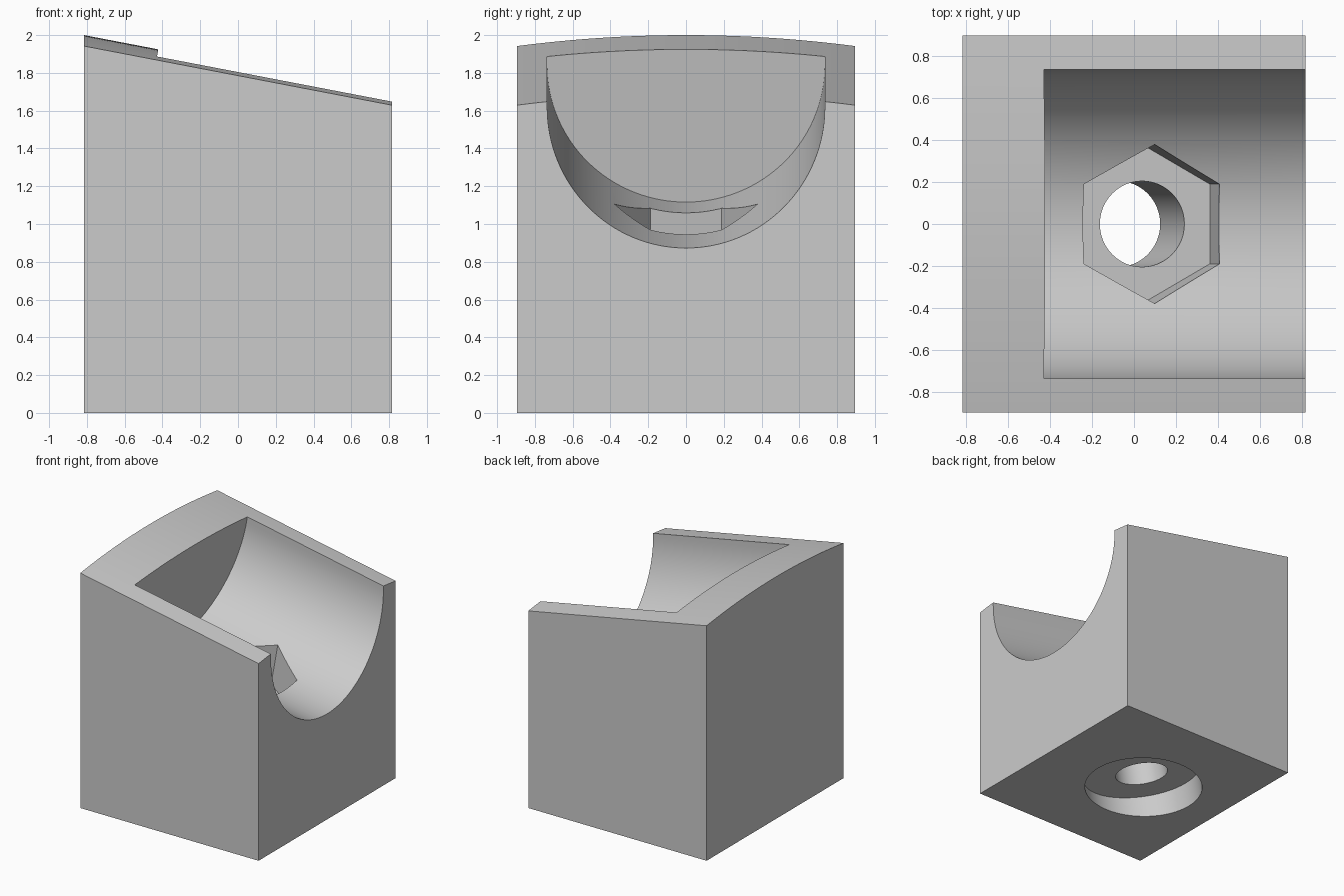
import bpy, bmesh
from math import sin, cos, pi, radians
from mathutils import Matrix

cube = bpy.data.objects.get("Cube")
if cube:
    bpy.data.objects.remove(cube, do_unlink=True)

HALF_X, HALF_Y = 0.815, 0.895

grey = bpy.data.materials.new("plain grey")
grey.use_nodes = True
colour = (0.6, 0.6, 0.6, 1)
grey.diffuse_color = colour
grey.node_tree.nodes["Principled BSDF"].inputs["Base Color"].default_value = colour


def prism(name, start, end):
    """Solid between two matching outlines."""
    bm = bmesh.new()
    a = [bm.verts.new(p) for p in start]
    b = [bm.verts.new(p) for p in end]
    bm.faces.new(a)
    bm.faces.new(b[::-1])
    for i in range(len(a)):
        j = (i + 1) % len(a)
        bm.faces.new((a[i], b[i], b[j], a[j]))
    bmesh.ops.recalc_face_normals(bm, faces=bm.faces)
    mesh = bpy.data.meshes.new(name)
    bm.to_mesh(mesh)
    bm.free()
    mesh.materials.append(grey)
    obj = bpy.data.objects.new(name, mesh)
    bpy.context.collection.objects.link(obj)
    return obj


def round_cutter(name, radius, sides, low, high, turn=0.0):
    ring = [(radius * cos(turn + 2 * pi * i / sides),
             radius * sin(turn + 2 * pi * i / sides)) for i in range(sides)]
    return prism(name, [(x, y, low) for x, y in ring], [(x, y, high) for x, y in ring])


# Block with a sloping top that is gently crowned from front to back
def block_outline(x, edge_z):
    ys = [HALF_Y * (1 - i / 16) for i in range(33)]
    crown = [(x, y, edge_z + 0.058 * (1 - (y / HALF_Y) ** 2)) for y in ys]
    return [(x, -HALF_Y, 0), (x, HALF_Y, 0)] + crown


block = prism("cradle_block", block_outline(-HALF_X, 1.942), block_outline(HALF_X, 1.629))

# Tilted frame shared by the trough and the bolt hole
frame = Matrix.Translation((0.208, 0, 1.726)) @ Matrix.Rotation(radians(10), 4, "Y")

# U-shaped trough, open at the right end
R = 0.735
arc = [(R * cos(pi + pi * i / 64), R * sin(pi + pi * i / 64)) for i in range(65)]
u_shape = [(-R, 1)] + arc + [(R, 1)]
cutters = [
    prism("trough_cutter", [(-0.655, y, z) for y, z in u_shape], [(2, y, z) for y, z in u_shape]),
    # Hexagonal nut pocket, through hole and round recess underneath
    round_cutter("nut_pocket_cutter", 0.378, 6, -0.975, -0.3, pi / 6),
    round_cutter("bolt_hole_cutter", 0.204, 48, -2.2, -0.6),
    round_cutter("bolt_head_cutter", 0.453, 64, -2.2, -1.637),
]

bpy.context.view_layer.objects.active = block
for cutter in cutters:
    cutter.matrix_world = frame
    cutter.hide_render = True
    mod = block.modifiers.new(cutter.name, "BOOLEAN")
    mod.operation = "DIFFERENCE"
    mod.solver = "EXACT"
    mod.object = cutter
bpy.context.view_layer.update()
for mod in list(block.modifiers):
    bpy.ops.object.modifier_apply(modifier=mod.name)
for cutter in cutters:
    bpy.data.objects.remove(cutter, do_unlink=True)

bpy.ops.object.select_all(action="DESELECT")
block.select_set(True)
bpy.ops.object.shade_smooth_by_angle(angle=radians(30))
